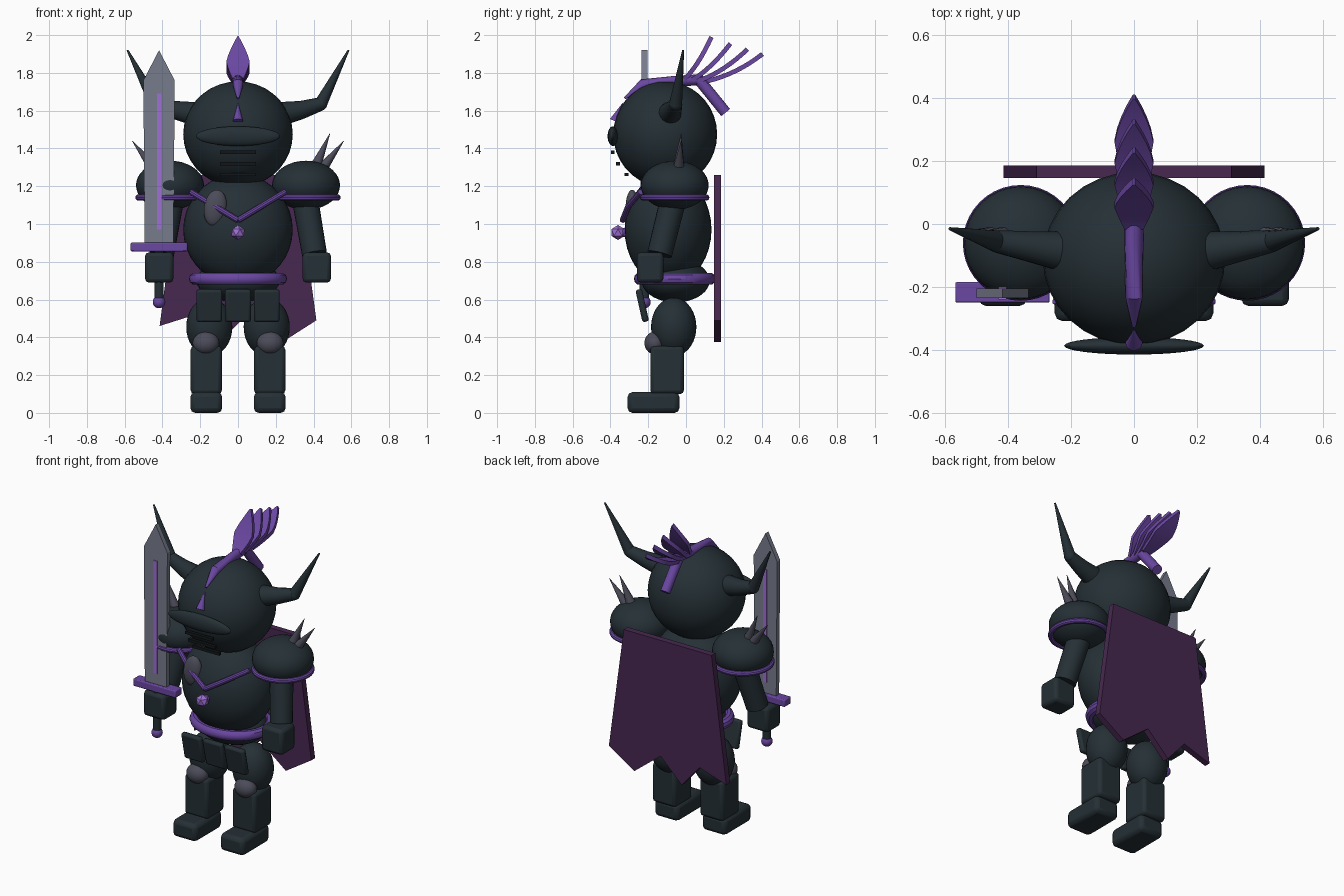
import bpy, bmesh, math
from mathutils import Vector, Matrix

if "Cube" in bpy.data.objects:
    bpy.data.objects.remove(bpy.data.objects["Cube"])


def material(name, r, g, b):
    m = bpy.data.materials.new(name)
    m.diffuse_color = (r, g, b, 1)
    m.use_nodes = True
    m.node_tree.nodes["Principled BSDF"].inputs["Base Color"].default_value = m.diffuse_color
    return m


ARMOR = material("dark_armor", 0.018, 0.029, 0.036)
PURPLE = material("purple_trim", 0.145, 0.063, 0.36)
CAPE = material("cape_purple", 0.063, 0.021, 0.08)
STEEL = material("dark_steel", 0.072, 0.072, 0.102)
BLADE = material("blade_steel", 0.185, 0.2, 0.26)
GEM = material("light_violet", 0.35, 0.16, 0.66)
BLACK = material("slit_black", 0.006, 0.008, 0.01)


def finish(name, bm, mat, bevel=0):
    bmesh.ops.recalc_face_normals(bm, faces=bm.faces)
    me = bpy.data.meshes.new(name)
    bm.to_mesh(me)
    bm.free()
    me.materials.append(mat)
    ob = bpy.data.objects.new(name, me)
    bpy.context.collection.objects.link(ob)
    if bevel:
        mod = ob.modifiers.new("bevel", 'BEVEL')
        mod.width, mod.segments = bevel, 2
    return ob


def ball(name, loc, radii, mat, tilt=0):
    bm = bmesh.new()
    bmesh.ops.create_uvsphere(bm, u_segments=32, v_segments=18, radius=1)
    m = Matrix.Translation(loc) @ Matrix.Rotation(tilt, 4, 'Y') @ Matrix.Diagonal((*radii, 1))
    bm.transform(m)
    return finish(name, bm, mat)


def box(name, loc, size, mat, bevel=0, rx=0):
    bm = bmesh.new()
    bmesh.ops.create_cube(bm, size=1)
    bm.transform(Matrix.Translation(loc) @ Matrix.Rotation(rx, 4, 'X') @ Matrix.Diagonal((*size, 1)))
    return finish(name, bm, mat, bevel)


def tube(name, pts, radii, mat, n=16):
    """Round tube through points, with one radius per point."""
    pts = [Vector(p) for p in pts]
    bm = bmesh.new()
    rings = []
    for i, p in enumerate(pts):
        d = (pts[min(i + 1, len(pts) - 1)] - pts[max(i - 1, 0)]).normalized()
        u = d.cross(Vector((0.3, 1, 0.1))).normalized()
        v = d.cross(u)
        rings.append([bm.verts.new(p + radii[i] * (u * math.cos(a) + v * math.sin(a)))
                      for a in (2 * math.pi * k / n for k in range(n))])
    for a, b in zip(rings, rings[1:]):
        for k in range(n):
            bm.faces.new((a[k], a[(k + 1) % n], b[(k + 1) % n], b[k]))
    bm.faces.new(rings[0])
    bm.faces.new(rings[-1])
    return finish(name, bm, mat)


def ring(name, loc, major, minor, mat, ysc=1, n=40, k=10):
    bm = bmesh.new()
    vs = [[bm.verts.new((loc[0] + (major + minor * math.cos(b)) * math.cos(a),
                         loc[1] + (major + minor * math.cos(b)) * math.sin(a) * ysc,
                         loc[2] + minor * math.sin(b)))
           for b in (2 * math.pi * j / k for j in range(k))]
          for a in (2 * math.pi * i / n for i in range(n))]
    for i in range(n):
        for j in range(k):
            bm.faces.new((vs[i][j], vs[(i + 1) % n][j],
                          vs[(i + 1) % n][(j + 1) % k], vs[i][(j + 1) % k]))
    return finish(name, bm, mat)


def plate(name, outline, y0, y1, mat):
    """Outline in x, z extruded along y."""
    bm = bmesh.new()
    f = bm.faces.new([bm.verts.new((x, y0, z)) for x, z in outline])
    ext = bmesh.ops.extrude_face_region(bm, geom=[f])
    bmesh.ops.translate(bm, vec=(0, y1 - y0, 0),
                        verts=[v for v in ext["geom"] if isinstance(v, bmesh.types.BMVert)])
    return finish(name, bm, mat)


def feather(name, root, mid, tip, mat, steps=8, thick=0.012):
    """Curved leaf, wide in x, running along a path in y, z."""
    r, m, t3 = (Vector(p) for p in (root, mid, tip))
    bm = bmesh.new()
    rows = []
    for i in range(steps + 1):
        t = i / steps
        p = r * (1 - t) ** 2 + m * 2 * t * (1 - t) + t3 * t * t
        d = ((m - r) * (1 - t) + (t3 - m) * t).normalized()
        nrm = Vector((-d.y, d.x)) * thick
        w = 0.03 + 0.03 * t / 0.45 if t < 0.45 else 0.06 * (1 - ((t - 0.45) / 0.55) ** 1.6) + 0.003
        rows.append([bm.verts.new((sx * w, p.x + s * nrm.x, p.y + s * nrm.y))
                     for sx, s in ((-1, -1), (1, -1), (1, 1), (-1, 1))])
    for a, b in zip(rows, rows[1:]):
        for k in range(4):
            bm.faces.new((a[k], a[(k + 1) % 4], b[(k + 1) % 4], b[k]))
    bm.faces.new(rows[0])
    bm.faces.new(rows[-1])
    return finish(name, bm, mat)


# Head, visor and mouth slits
ball("head", (0, -0.11, 1.475), (0.29, 0.275, 0.28), ARMOR)
ball("visor", (0, -0.387, 1.465), (0.222, 0.028, 0.052), ARMOR)
for y, z in ((-0.388, 1.38), (-0.36, 1.32), (-0.315, 1.262)):
    box("mouth_slit", (0, y, z), (0.19, 0.02, 0.018), BLACK)

# Crest, plume holder and feathers
tube("forehead_spike", [(0, -0.378, 1.545), (0, -0.335, 1.64)], [0.027, 0.001], PURPLE)
tube("crest_ridge", [(0, -0.325, 1.665), (0, -0.23, 1.74), (0, -0.05, 1.755), (0, 0.08, 1.765)],
     [0.006, 0.028, 0.03, 0.028], PURPLE)
tube("plume_holder", [(0, 0.06, 1.775), (0, 0.21, 1.59)], [0.03, 0.03], PURPLE)
for i, tip in enumerate(((0.135, 1.99), (0.235, 1.955), (0.325, 1.925), (0.405, 1.9))):
    root = (-0.01 + 0.04 * i, 1.765 - 0.003 * i)
    mid = (0.06 + 0.07 * i, 1.83 - 0.012 * i)
    feather("plume_feather", root, mid, tip, PURPLE)

# Torso, hips, belt
ball("torso", (0, -0.095, 0.97), (0.29, 0.23, 0.295), ARMOR)
ball("hips", (0, -0.055, 0.7), (0.22, 0.18, 0.115), ARMOR)
ring("belt", (0, -0.06, 0.71), 0.228, 0.032, PURPLE, ysc=0.83)
for x in (-0.152, 0, 0.152):
    box("waist_plate", (x, -0.232, 0.568), (0.137, 0.035, 0.175), ARMOR, 0.012, rx=0.22)

# Chest ornaments
ball("chest_plate", (-0.12, -0.285, 1.085), (0.06, 0.035, 0.097), STEEL, tilt=0.15)
ball("pendant_mount", (0, -0.325, 0.955), (0.025, 0.02, 0.025), PURPLE)
bm = bmesh.new()
bmesh.ops.create_icosphere(bm, subdivisions=1, radius=0.04,
                           matrix=Matrix.Translation((0, -0.36, 0.955)))
finish("pendant_gem", bm, GEM)

# Mirrored parts
for s in (-1, 1):
    tube("chest_chain", [(0, -0.335, 1.02), (s * 0.125, -0.305, 1.095), (s * 0.25, -0.24, 1.17)],
         [0.016] * 3, PURPLE, 10)
    # horn
    tube("horn_base", [(s * 0.24, -0.085, 1.585), (s * 0.34, -0.07, 1.605), (s * 0.437, -0.055, 1.635)],
         [0.062, 0.048, 0.036], ARMOR)
    ball("horn_joint", (s * 0.437, -0.055, 1.635), (0.035, 0.035, 0.035), ARMOR)
    tube("horn_tip", [(s * 0.437, -0.055, 1.635), (s * 0.585, -0.015, 1.92)], [0.035, 0.005], ARMOR)
    # shoulder
    ball("shoulder_pad", (s * 0.36, -0.06, 1.205), (0.18, 0.18, 0.13), ARMOR)
    ring("shoulder_rim", (s * 0.36, -0.06, 1.14), 0.168, 0.016, PURPLE)
    tube("shoulder_spike", [(s * 0.405, -0.04, 1.29), (s * 0.487, -0.025, 1.48)], [0.033, 0.001], STEEL, 12)
    tube("shoulder_spike", [(s * 0.435, -0.04, 1.28), (s * 0.56, -0.025, 1.44)], [0.033, 0.001], STEEL, 12)
    # arm
    tube("arm", [(s * 0.35, -0.06, 1.16), (s * 0.405, -0.14, 0.84)], [0.07, 0.066], ARMOR, 20)
    box("hand", (s * 0.417, -0.19, 0.77), (0.15, 0.14, 0.16), ARMOR, 0.02)
    # leg
    ball("thigh", (s * 0.152, -0.065, 0.455), (0.122, 0.12, 0.155), ARMOR)
    ball("knee_guard", (s * 0.17, -0.165, 0.37), (0.07, 0.055, 0.06), STEEL)
    box("shin", (s * 0.168, -0.1, 0.227), (0.165, 0.178, 0.255), ARMOR, 0.02)
    box("foot", (s * 0.168, -0.172, 0.055), (0.168, 0.274, 0.11), ARMOR, 0.025)

# Sword
X, Y = -0.418, -0.22
plate("sword_blade", [(X - 0.076, 0.88), (X + 0.076, 0.88), (X + 0.083, 1.76), (X, 1.92), (X - 0.083, 1.76)],
      Y - 0.015, Y + 0.015, BLADE)
box("blade_groove", (X, Y, 1.33), (0.024, 0.04, 0.72), GEM)
box("sword_guard", (X, Y + 0.003, 0.878), (0.3, 0.066, 0.046), PURPLE, 0.006)
tube("sword_grip", [(X, Y, 0.87), (X, Y, 0.59)], [0.025, 0.025], ARMOR)
ball("sword_pommel", (X, Y, 0.587), (0.033, 0.033, 0.033), PURPLE)

# Cape with ragged hem
plate("cape", [(-0.31, 1.26), (0.31, 1.26), (0.415, 0.49), (0.235, 0.375), (0.05, 0.52),
               (-0.1, 0.375), (-0.225, 0.52), (-0.415, 0.46)], 0.147, 0.186, CAPE)

# Smooth round parts while keeping sharp edges
flat = ("pendant_gem", "cape", "sword_blade")
for ob in bpy.context.scene.objects:
    ob.select_set(not ob.name.startswith(flat))
bpy.context.view_layer.objects.active = bpy.data.objects["head"]
bpy.ops.object.shade_smooth_by_angle(angle=math.radians(35))
